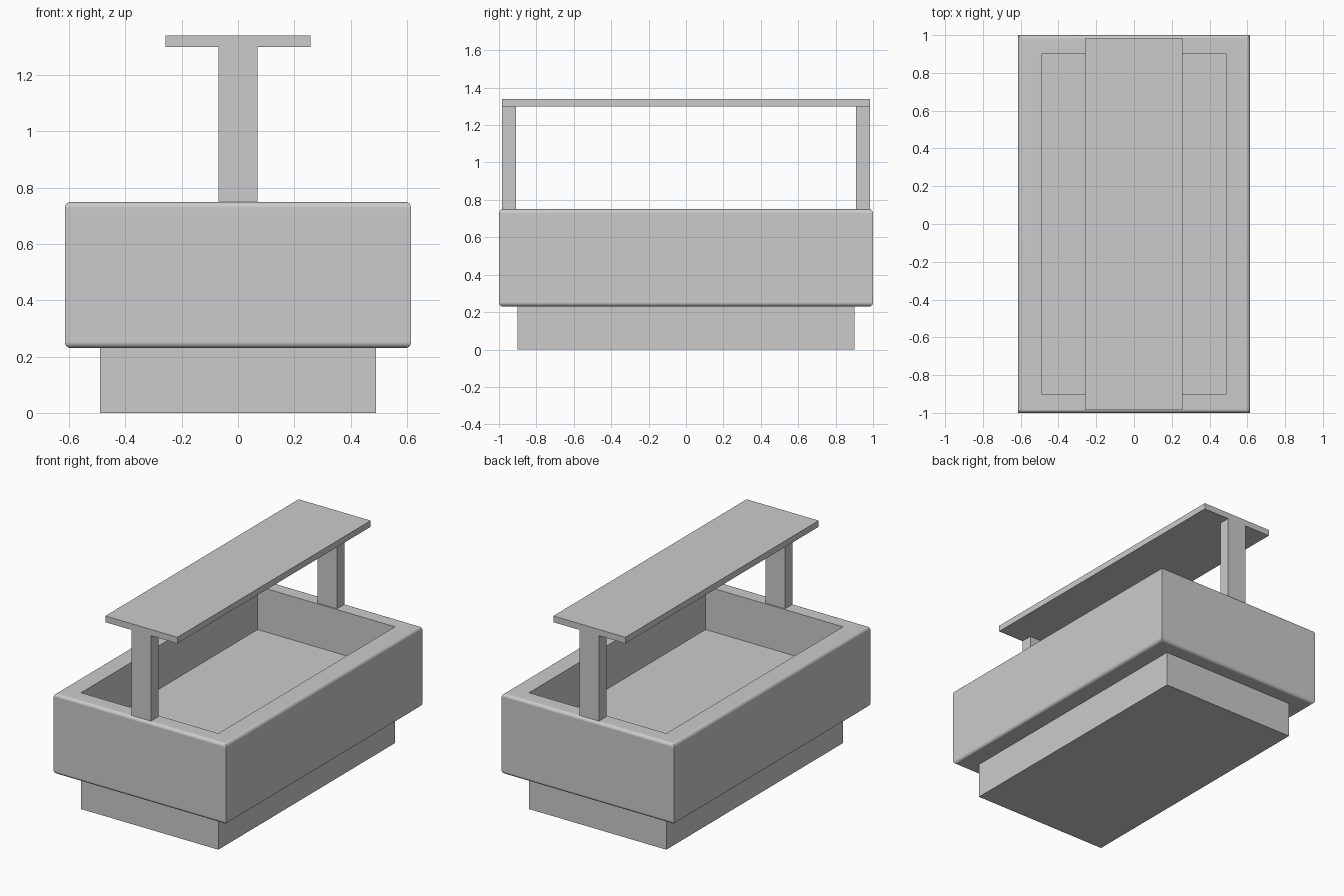
import bpy, math

if "Cube" in bpy.data.objects:
    bpy.data.objects.remove(bpy.data.objects["Cube"])


def make_object(name, verts, faces):
    mesh = bpy.data.meshes.new(name)
    mesh.from_pydata(verts, [], faces)
    mesh.update()
    ob = bpy.data.objects.new(name, mesh)
    bpy.context.collection.objects.link(ob)
    return ob


def ring_stack(name, rings):
    """Skin rectangular rings (half_x, half_y, z), capped at both ends."""
    verts, faces = [], []
    for hx, hy, z in rings:
        verts += [(-hx, -hy, z), (hx, -hy, z), (hx, hy, z), (-hx, hy, z)]
    for r in range(len(rings) - 1):
        a = r * 4
        for i in range(4):
            j = (i + 1) % 4
            faces.append((a + i, a + j, a + 4 + j, a + 4 + i))
    n = len(verts)
    faces += [(3, 2, 1, 0), (n - 4, n - 3, n - 2, n - 1)]
    return make_object(name, verts, faces)


def box(name, hx, hy, z0, z1, y=0.0):
    ob = ring_stack(name, [(hx, hy, z0), (hx, hy, z1)])
    ob.location.y = y
    return ob


# Plinth
box("plinth", 0.49, 0.90, 0.0, 0.23)

# Tub: rounded top and bottom outer edges, sharp corners, sunken floor
HX, HY, Z0, Z1, R, SEG = 0.615, 1.0, 0.23, 0.75, 0.022, 5
rings = []
for z_mid, start in ((Z0 + R, -90), (Z1 - R, 0)):
    for s in range(SEG + 1):
        a = math.radians(start + 90 * s / SEG)
        inset = R * (1 - math.cos(a))
        rings.append((HX - inset, HY - inset, z_mid + R * math.sin(a)))
rings += [(0.49, 0.90, Z1), (0.49, 0.90, 0.47)]
tub = ring_stack("tub", rings)
bpy.context.view_layer.objects.active = tub
tub.select_set(True)
bpy.ops.object.shade_smooth_by_angle(angle=math.radians(30))
weighted = tub.modifiers.new("weighted_normals", 'WEIGHTED_NORMAL')
weighted.keep_sharp = True

# Posts at both ends carrying the shelf
for name, side in (("front_post", -1), ("back_post", 1)):
    box(name, 0.07, 0.0375, 0.745, 1.30, side * 0.9475)

# Top shelf
box("top_shelf", 0.257, 0.985, 1.30, 1.34)
